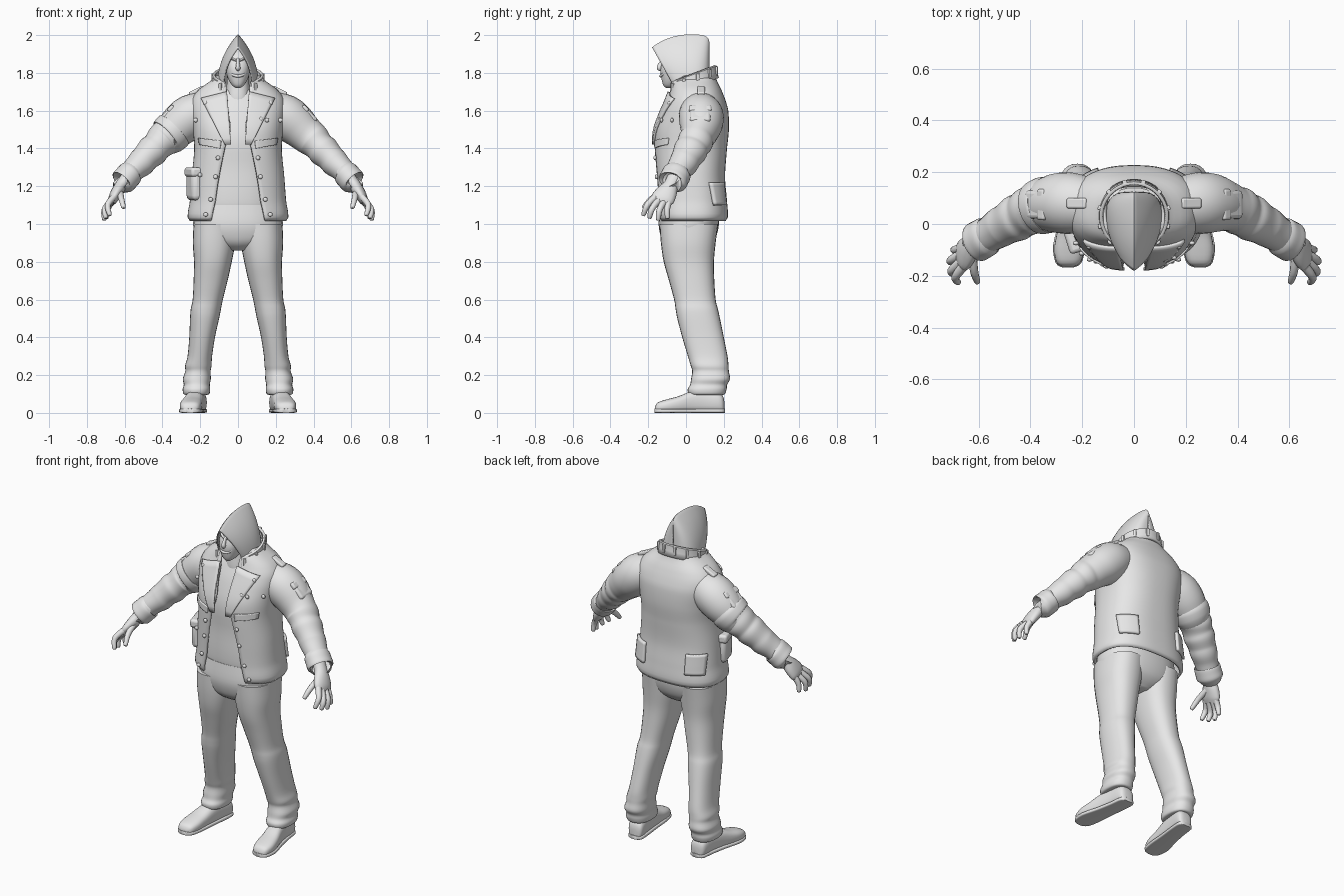
import bpy, bmesh, math
from mathutils import Vector

grey = bpy.data.materials.new("plain_grey")
grey.diffuse_color = (0.8, 0.8, 0.8, 1)


def finish(name, bm, solid=0, angle=50):
    bmesh.ops.recalc_face_normals(bm, faces=bm.faces)
    me = bpy.data.meshes.new(name)
    bm.to_mesh(me)
    bm.free()
    ob = bpy.data.objects.new(name, me)
    bpy.context.collection.objects.link(ob)
    me.materials.append(grey)
    if solid:
        m = ob.modifiers.new("thickness", "SOLIDIFY")
        m.thickness, m.offset = solid, 0
    bpy.ops.object.select_all(action="DESELECT")
    ob.select_set(True)
    bpy.context.view_layer.objects.active = ob
    bpy.ops.object.shade_smooth_by_angle(angle=math.radians(angle))
    return ob


def spline(a, b, c, d, t):
    return [q + .5 * t * (r - p + t * (2 * p - 5 * q + 4 * r - s + t * (3 * (q - r) + s - p)))
            for p, q, r, s in zip(a, b, c, d)]


def resample(keys, k):
    out = []
    for i in range(len(keys) - 1):
        for j in range(k):
            out.append(spline(keys[max(i - 1, 0)], keys[i], keys[i + 1],
                              keys[min(i + 2, len(keys) - 1)], j / k))
    return out + [list(keys[-1])]


def grid(name, rows, closed=False, caps=False, solid=0, angle=50):
    bm = bmesh.new()
    vs = [[bm.verts.new(p) for p in r] for r in rows]
    n = len(vs[0])
    for a, b in zip(vs, vs[1:]):
        for i in range(n if closed else n - 1):
            j = (i + 1) % n
            bm.faces.new((a[i], a[j], b[j], b[i]))
    if caps:
        bm.faces.new(vs[0])
        bm.faces.new(vs[-1])
    return finish(name, bm, solid, angle)


def spow(v, e):
    return math.copysign(abs(v) ** e, v)


def column(name, keys, sx=1, n=28, e=.85, k=4):
    """Stacked level sections: z, x centre, y centre, x radius, y radius."""
    rows = [[(sx * (x + rx * spow(math.cos(a), e)), y + ry * spow(math.sin(a), e), z)
             for a in [math.tau * i / n for i in range(n)]]
            for z, x, y, rx, ry in resample(keys, k)]
    return grid(name, rows, True, True)


def tube(name, keys, sx=1, n=20, k=4):
    """Swept tube: x, y, z, radius along y, radius across."""
    pts = resample(keys, k)
    rows = []
    for i, p in enumerate(pts):
        t = (Vector(pts[min(i + 1, len(pts) - 1)][:3]) - Vector(pts[max(i - 1, 0)][:3])).normalized()
        u = Vector((0, 1, 0))
        u = (u - t * u.dot(t)).normalized()
        w = t.cross(u)
        row = []
        for j in range(n):
            a = math.tau * j / n
            q = Vector(p[:3]) + u * p[3] * math.cos(a) + w * p[4] * math.sin(a)
            row.append((sx * q.x, q.y, q.z))
        rows.append(row)
    return grid(name, rows, True, True)


def block(name, loc, size, rot=(0, 0, 0), bevel=.008):
    bpy.ops.mesh.primitive_cube_add(size=1, location=loc, rotation=rot)
    ob = bpy.context.object
    ob.name, ob.scale = name, size
    bpy.ops.object.transform_apply(location=False, rotation=False, scale=True)
    m = ob.modifiers.new("round", "BEVEL")
    m.width, m.segments = bevel, 3
    ob.data.materials.append(grey)
    bpy.ops.object.shade_smooth_by_angle(angle=math.radians(40))


# Jacket sections: z, half width, front y, back y, half opening
J = [(1.02, .25, -.14, .205, .14), (1.04, .26, -.15, .215, .137), (1.12, .248, -.15, .21, .12),
     (1.25, .238, -.155, .2, .1), (1.4, .225, -.162, .21, .07), (1.5, .232, -.157, .22, .04),
     (1.6, .245, -.122, .217, .05), (1.66, .238, -.095, .2, .055), (1.71, .2, -.078, .18, .06),
     (1.75, .145, -.07, .16, .065), (1.78, .11, -.05, .15, .07)]
E = 2 / 2.5


def section(z):
    z = min(max(z, J[0][0]), J[-1][0])
    i = max(j for j in range(len(J) - 1) if J[j][0] <= z)
    return spline(J[max(i - 1, 0)], J[i], J[i + 1], J[min(i + 2, len(J) - 1)],
                  (z - J[i][0]) / (J[i + 1][0] - J[i][0]))


def theta(x, z):
    s = min(abs(x) / section(z)[1], 1) ** (1 / E)
    return math.copysign(math.asin(s), x)


def on_jacket(th, z, off=0):
    _, rx, yf, yb, _ = section(z)
    return ((rx + off) * spow(math.sin(th), E),
            (yf + yb) / 2 - ((yb - yf) / 2 + off) * spow(math.cos(th), E), z)


rows = []
for i in range(45):
    z = 1.02 + .76 * i / 44
    t0 = theta(section(z)[4], z)
    rows.append([on_jacket(t0 + (math.tau - 2 * t0) * j / 60, z) for j in range(61)])
grid("jacket_body", rows, solid=.014)


def patch(name, c, off=.01, thick=.012, back=False):
    """Cloth panel laid on the jacket; four x, z corners in order."""
    rows = []
    for i in range(9):
        row = []
        for j in range(9):
            u, v = j / 8, i / 8
            x, z = [(c[0][k] * (1 - u) + c[1][k] * u) * (1 - v)
                    + (c[3][k] * (1 - u) + c[2][k] * u) * v for k in (0, 1)]
            th = theta(x, z)
            row.append(on_jacket(math.pi - th if back else th, z, off))
        rows.append(row)
    grid(name, rows, solid=thick, angle=40)


def stud(x, z):
    p = on_jacket(theta(x, z), z, .014)
    bpy.ops.mesh.primitive_uv_sphere_add(segments=12, ring_count=8, radius=.012, location=p)
    ob = bpy.context.object
    ob.name, ob.scale = "button", (1, .7, 1)
    ob.data.materials.append(grey)
    bpy.ops.object.shade_smooth()


# Shirt, neck, hips
column("shirt", [(1.055, 0, .03, .19, .13), (1.08, 0, .03, .215, .16), (1.16, 0, .03, .215, .166),
                 (1.3, 0, .03, .205, .162), (1.45, 0, .03, .2, .165), (1.58, 0, .045, .2, .145),
                 (1.66, 0, .05, .16, .115), (1.71, 0, .05, .1, .09)])
column("neck", [(1.58, 0, .0, .06, .06), (1.66, 0, .01, .065, .075), (1.74, 0, .015, .06, .07),
                (1.82, 0, .02, .06, .07)])
column("trouser_hips", [(.86, 0, .01, .06, .08), (.89, 0, .01, .15, .12), (.93, 0, .013, .215, .145),
                        (1.0, 0, .015, .238, .16), (1.1, 0, .02, .22, .155)])

for sx in (1, -1):
    # Trouser leg with bunched cuff
    column("trouser_leg", [(1.0, .125, .015, .11, .155), (.9, .127, .012, .112, .145),
                           (.8, .133, .015, .1, .133), (.7, .145, .03, .09, .12),
                           (.6, .16, .047, .08, .11), (.55, .17, .057, .08, .112), (.5, .177, .067, .077, .113),
                           (.4, .19, .09, .068, .11), (.3, .202, .115, .065, .105),
                           (.25, .21, .125, .07, .1), (.22, .212, .13, .067, .097),
                           (.18, .218, .13, .074, .103), (.15, .218, .12, .069, .098),
                           (.125, .22, .112, .073, .103), (.1, .22, .11, .068, .096),
                           (.095, .22, .11, .05, .08)], sx)
    # Shoe: y, x centre, half width, height
    for part, keys, grow in (
            ("shoe", [(-.165, .255, .02, .03), (-.15, .253, .045, .055), (-.1, .25, .058, .072),
                      (-.04, .243, .056, .088), (.03, .23, .05, .115), (.1, .22, .047, .12),
                      (.17, .213, .048, .11), (.195, .211, .04, .09), (.203, .211, .02, .06)], 0),
            ("shoe_sole", [(-.168, .255, .02, .022), (-.15, .253, .05, .022), (-.08, .249, .063, .022),
                           (.02, .232, .054, .022), (.12, .217, .05, .022), (.19, .211, .046, .022),
                           (.207, .211, .022, .022)], 0)):
        e = .75 if part == "shoe" else .4
        grid(part, [[(sx * (x + w * spow(math.cos(a), e)), y, h / 2 + h / 2 * spow(math.sin(a), e))
                     for a in [math.tau * i / 24 for i in range(24)]]
                    for y, x, w, h in resample(keys, 3)], True, True)
    # Sleeve with folds, then cuff
    tube("sleeve", [(.15, .07, 1.61, .1, .095), (.24, .08, 1.575, .118, .115), (.30, .08, 1.53, .115, .113),
                    (.35, .07, 1.485, .1, .1), (.385, .058, 1.455, .09, .094), (.405, .05, 1.437, .094, .09),
                    (.43, .035, 1.41, .088, .08), (.455, .022, 1.385, .09, .084),
                    (.49, .002, 1.35, .08, .074), (.515, -.012, 1.322, .078, .074),
                    (.55, -.035, 1.29, .07, .064), (.585, -.055, 1.255, .064, .06)], sx, 28)
    tube("sleeve_cuff", [(.565, -.045, 1.272, .06, .055), (.568, -.047, 1.27, .076, .068),
                         (.59, -.06, 1.245, .078, .07), (.612, -.072, 1.222, .076, .068),
                         (.615, -.074, 1.22, .05, .045)], sx, 24)
    # Hand
    tube("palm", [(.59, -.062, 1.24, .04, .035), (.618, -.08, 1.205, .04, .032), (.64, -.1, 1.17, .055, .032),
                  (.66, -.122, 1.135, .062, .027), (.672, -.133, 1.11, .05, .017)], sx, 16)
    for name, a, b, c in (("index_finger", (.66, -.165, 1.14), (.69, -.205, 1.1), (.68, -.225, 1.05)),
                          ("middle_finger", (.668, -.145, 1.125), (.705, -.18, 1.08), (.7, -.193, 1.035)),
                          ("ring_finger", (.668, -.115, 1.12), (.707, -.14, 1.075), (.708, -.147, 1.025)),
                          ("little_finger", (.66, -.088, 1.13), (.69, -.1, 1.08), (.697, -.098, 1.033)),
                          ("thumb", (.625, -.11, 1.17), (.618, -.18, 1.135), (.606, -.222, 1.09))):
        end = tuple(q + .12 * (q - p) for p, q in zip(b, c))
        tube(name, [a + (.019, .018), b + (.016, .016), c + (.012, .012), end + (.004, .004)], sx, 10)
    # Lapel, pocket flaps, shoulder strap, sleeve pocket
    patch("lapel", [(sx * .035, 1.42), (sx * .065, 1.42), (sx * .185, 1.665), (sx * .055, 1.70)], .013)
    patch("chest_flap", [(sx * .09, 1.40), (sx * .195, 1.42), (sx * .2, 1.455), (sx * .085, 1.44)], .008)
    patch("back_pocket", [(sx * .13, 1.1), (sx * .22, 1.1), (sx * .22, 1.22), (sx * .13, 1.22)], .012, .02, True)
    block("shoulder_strap", (sx * .22, .08, 1.705), (.085, .04, .022), (0, sx * .45, 0))
    block("sleeve_pocket", (sx * .372, .075, 1.578), (.11, .11, .04), (0, sx * .78, 0), .015)
    block("sleeve_pocket_flap", (sx * .352, .075, 1.607), (.04, .12, .036), (0, sx * .78, 0), .01)
    # Buttons
    for x, z in ((.15, 1.64), (.2, 1.55), (.088, 1.35), (.1, 1.25), (.125, 1.13), (.15, 1.05)):
        stud(sx * (x + .012), z)
stud(.115, 1.555)
stud(.145, 1.55)

# Single-sided parts: sleeve band and hip pocket
tube("sleeve_band", [(-.335, .075, 1.5, .095, .095), (-.34, .074, 1.495, .11, .108),
                     (-.375, .062, 1.462, .104, .104), (-.38, .06, 1.458, .09, .09)], 1, 28)
block("hip_pocket", (-.226, -.04, 1.2), (.07, .13, .15), (0, 0, .3), .025)
block("hip_pocket_flap", (-.228, -.04, 1.275), (.08, .14, .05), (0, 0, .3), .015)
stud(-.19, 1.26)

# Tilted collar, open at the front, with belt loops
def collar(a, r, h):
    x, y = (.125 + r) * math.sin(a), .03 - (.125 + r) * math.cos(a)
    return (x, y, 1.715 + (y + .1) * .38 + h)


angles = [.6 + (math.tau - 1.2) * i / 40 for i in range(41)]
grid("collar", [[collar(a, r, h) for a in angles]
                for r, h in ((.012, -.045), (.004, -.01), (.003, .02), (-.004, .024))], solid=.014)
for i in range(10):
    a = .75 + (math.tau - 1.5) * i / 9
    block("collar_loop", collar(a, .012, -.005), (.018, .014, .05), (0, 0, a), .004)

# Hood: arches from front rim to back; top y, top z, bottom y, half width
rows = []
for yt, zt, yb, w in resample([(-.178, 1.932, -.05, .075), (-.13, 1.963, -.04, .089), (-.07, 1.987, -.01, .1),
                               (0, 1.999, .03, .106), (.06, 1.999, .07, .102), (.1, 1.992, .1, .085),
                               (.117, 1.975, .118, .055), (.12, 1.95, .122, .005)], 3):
    row = []
    for i in range(33):
        t = i / 16 - 1
        h = abs(t) ** 1.5
        row.append((math.copysign(w * (1 - (1 - h) ** 2.4), t), yt + (yb - yt) * h, zt + (1.71 - zt) * h))
    rows.append(row)
grid("hood", rows, solid=.008)

# Face mask with brow, nose and grin
column("face_mask", [(1.72, 0, -.085, .012, .02), (1.735, 0, -.08, .032, .04), (1.77, 0, -.06, .053, .07),
                     (1.82, 0, -.045, .066, .09), (1.87, 0, -.035, .066, .085), (1.91, 0, -.02, .055, .07),
                     (1.94, 0, -.01, .025, .035)])
tube("nose", [(0, -.115, 1.875, .008, .007), (0, -.135, 1.845, .012, .01), (0, -.14, 1.825, .014, .013),
              (0, -.125, 1.815, .006, .006)], 1, 10)
tube("grin", [(-.048, -.1, 1.81, .005, .005), (-.028, -.124, 1.79, .007, .007), (0, -.134, 1.783, .008, .008),
              (.028, -.124, 1.79, .007, .007), (.048, -.1, 1.81, .005, .005)], 1, 8)
for sx in (1, -1):
    tube("brow", [(.008, -.12, 1.862, .007, .006), (.03, -.112, 1.874, .008, .007),
                  (.055, -.085, 1.872, .005, .005)], sx, 8)
